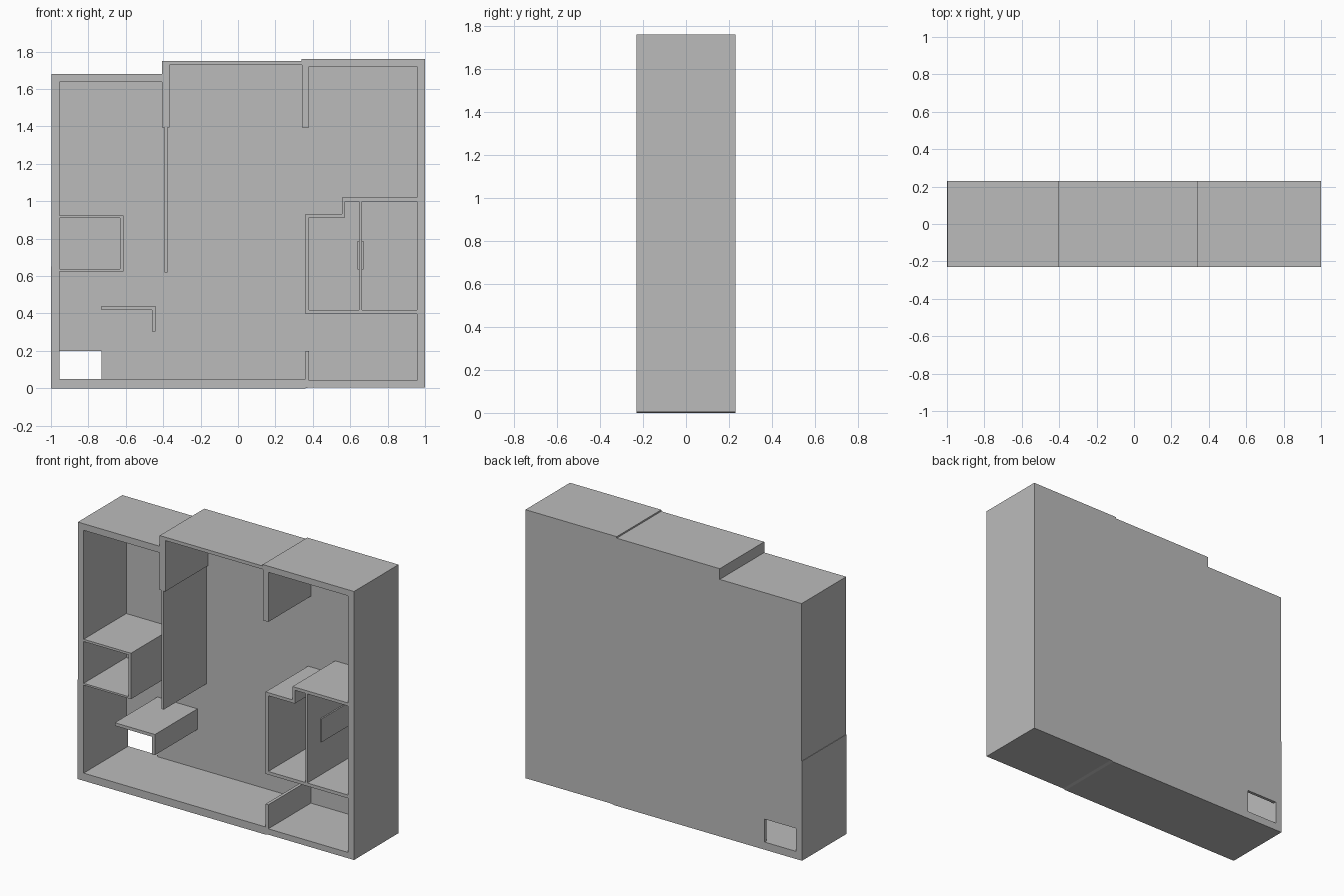
import bpy
import bmesh

cube = bpy.data.objects.get("Cube")
if cube:
    bpy.data.objects.remove(cube, do_unlink=True)

FRONT, INNER_BACK, BACK = -0.23, 0.21, 0.23

plaster = bpy.data.materials.new("plain_grey")
plaster.use_nodes = True
plaster.diffuse_color = (0.5, 0.5, 0.5, 1)
shader = plaster.node_tree.nodes["Principled BSDF"]
shader.inputs["Base Color"].default_value = plaster.diffuse_color


def prism(name, outline, y0=FRONT, y1=INNER_BACK):
    """Extrude an (x, z) outline from y0 back to y1."""
    bm = bmesh.new()
    face = bm.faces.new([bm.verts.new((x, y0, z)) for x, z in outline])
    ext = bmesh.ops.extrude_face_region(bm, geom=[face], use_keep_orig=True)
    moved = [v for v in ext["geom"] if isinstance(v, bmesh.types.BMVert)]
    bmesh.ops.translate(bm, verts=moved, vec=(0, y1 - y0, 0))
    bmesh.ops.recalc_face_normals(bm, faces=bm.faces)
    mesh = bpy.data.meshes.new(name)
    bm.to_mesh(mesh)
    bm.free()
    mesh.materials.append(plaster)
    obj = bpy.data.objects.new(name, mesh)
    bpy.context.collection.objects.link(obj)
    return obj


def rect(x0, x1, z0, z1):
    return [(x0, z0), (x1, z0), (x1, z1), (x0, z1)]


def cut(target, outline, y0, y1):
    """Carve an outline out of the target, then drop the cutter."""
    cutter = prism("cutter", outline, y0, y1)
    cutter.hide_render = True
    mod = target.modifiers.new("cut", "BOOLEAN")
    mod.operation = "DIFFERENCE"
    mod.solver = "EXACT"
    mod.object = cutter
    bpy.context.view_layer.objects.active = target
    bpy.ops.object.modifier_apply(modifier=mod.name)
    bpy.data.objects.remove(cutter, do_unlink=True)


# Outer case with a stepped roof
case = prism("case", [
    (-1, 0), (0.36, 0), (0.38, 0.005), (1, 0.005), (1, 1.76), (0.34, 1.76),
    (0.34, 1.75), (-0.405, 1.75), (-0.405, 1.68), (-0.997, 1.68),
    (-0.997, 0.65), (-1, 0.65)], FRONT, BACK)

# Open interior, leaving hanging walls, a long thin partition and a low wall
cut(case, [
    (-0.955, 0.05), (0.36, 0.05), (0.36, 0.2), (0.38, 0.2), (0.38, 0.043),
    (0.957, 0.043), (0.957, 1.72), (0.38, 1.72), (0.38, 1.395),
    (0.342, 1.395), (0.342, 1.728), (-0.365, 1.728), (-0.365, 1.395),
    (-0.376, 1.395), (-0.376, 0.62), (-0.392, 0.62), (-0.392, 1.395),
    (-0.405, 1.395), (-0.405, 1.637), (-0.955, 1.637)],
    FRONT - 0.1, INNER_BACK)

# Opening through the back panel
cut(case, rect(-0.955, -0.73, 0.05, 0.2), 0, BACK + 0.1)

# Open box on the right wall
prism("side_box", [
    (-0.955, 0.625), (-0.613, 0.625), (-0.613, 0.925), (-0.955, 0.925),
    (-0.955, 0.91), (-0.63, 0.91), (-0.63, 0.637), (-0.955, 0.637)])

# Hooked shelf
prism("hooked_shelf", [
    (-0.73, 0.42), (-0.46, 0.42), (-0.46, 0.305), (-0.44, 0.305),
    (-0.44, 0.44), (-0.73, 0.44)])

# Cabinet with a stepped top, divider and door
prism("cabinet_shell", [
    (0.957, 0.397), (0.36, 0.397), (0.36, 0.933), (0.555, 0.933),
    (0.555, 1.02), (0.957, 1.02), (0.957, 1), (0.572, 1), (0.572, 0.913),
    (0.38, 0.913), (0.38, 0.418), (0.957, 0.418)])
prism("cabinet_divider", rect(0.648, 0.662, 0.418, 1))
prism("divider_panel", rect(0.638, 0.671, 0.635, 0.787), -0.095)
